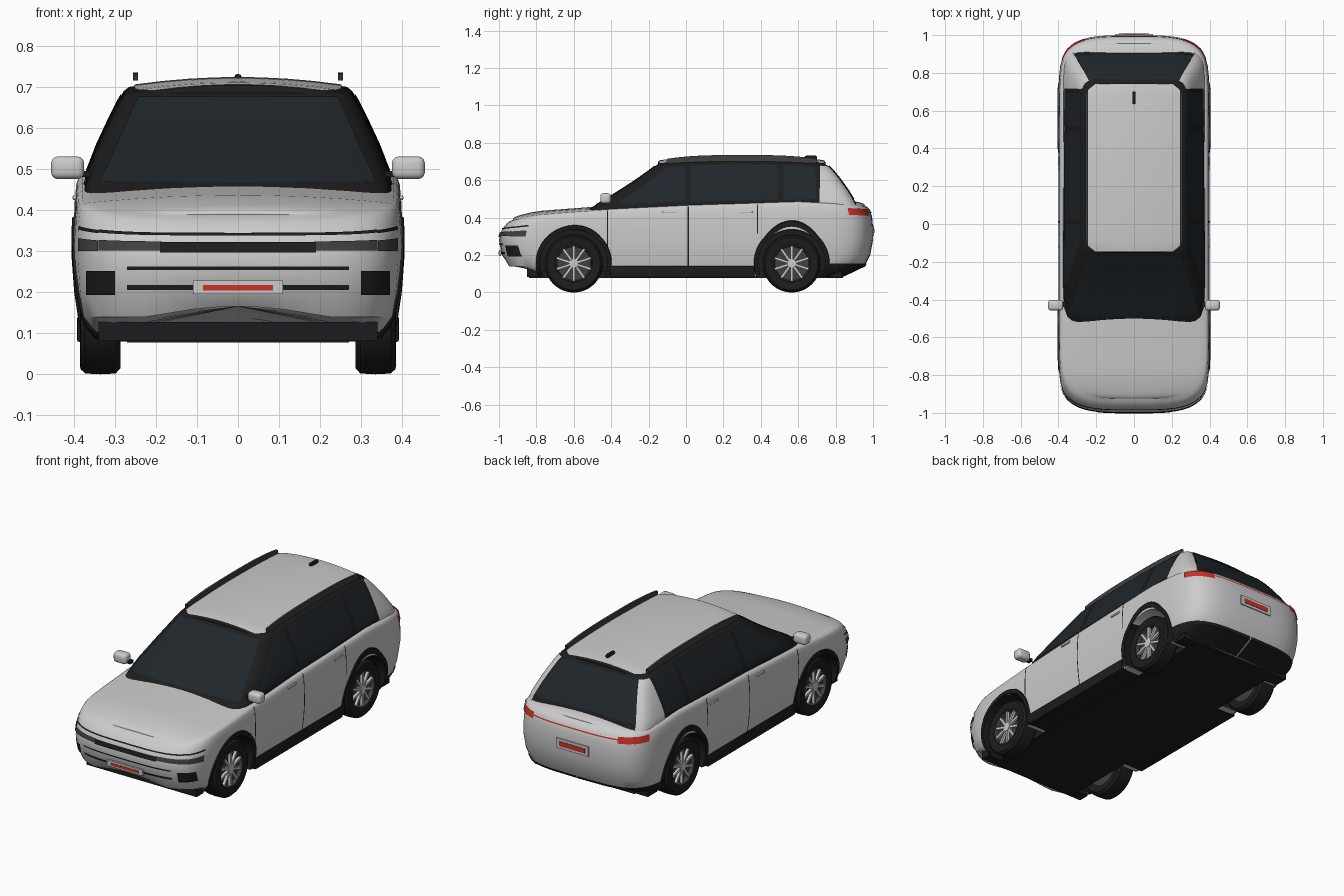
import bpy, bmesh
from math import sin, cos, radians, pi
from mathutils import Matrix, Vector

if "Cube" in bpy.data.objects:
    bpy.data.objects.remove(bpy.data.objects["Cube"])


def material(name, r, g, b):
    m = bpy.data.materials.new(name)
    m.diffuse_color = (r, g, b, 1)
    m.use_nodes = True
    m.node_tree.nodes["Principled BSDF"].inputs["Base Color"].default_value = m.diffuse_color
    return m


BLACK = material("black_trim", .012, .012, .013)
GLASS = material("dark_glass", .014, .019, .024)
DARK = material("dark_grey", .05, .05, .055)
RED = material("red_lens", .6, .03, .02)


def finish(bm, name, mat=None, angle=35):
    bmesh.ops.remove_doubles(bm, verts=bm.verts, dist=.0002)
    bmesh.ops.recalc_face_normals(bm, faces=bm.faces)
    me = bpy.data.meshes.new(name)
    bm.to_mesh(me)
    bm.free()
    ob = bpy.data.objects.new(name, me)
    bpy.context.collection.objects.link(ob)
    if mat:
        me.materials.append(mat)
    smooth(ob, angle)
    return ob


def smooth(ob, angle=35):
    bpy.ops.object.select_all(action='DESELECT')
    bpy.context.view_layer.objects.active = ob
    ob.select_set(True)
    bpy.ops.object.shade_smooth_by_angle(angle=radians(angle))


def make(name, rows, mat=None, mirror=True):
    """Skin a grid of points, optionally mirrored in x."""
    bm = bmesh.new()
    for s in ((1, -1) if mirror else (1,)):
        vs = [[bm.verts.new((s * p[0], p[1], p[2])) for p in r] for r in rows]
        for a, b in zip(vs, vs[1:]):
            for j in range(len(a) - 1):
                bm.faces.new((a[j], a[j + 1], b[j + 1], b[j]))
    return finish(bm, name, mat)


def boxes(name, items, mat=None, mirror=True, bevel=0, seg=2):
    """items: (centre, size, rotation about x)"""
    bm = bmesh.new()
    for s in ((1, -1) if mirror else (1,)):
        for c, d, rot in items:
            m = Matrix.Translation((s * c[0], c[1], c[2])) @ Matrix.Rotation(rot, 4, 'X') @ Matrix.Diagonal((*d, 1))
            bmesh.ops.create_cube(bm, size=1, matrix=m)
    if bevel:
        bmesh.ops.bevel(bm, geom=bm.edges[:], offset=bevel, segments=seg, affect='EDGES', profile=.5)
    return finish(bm, name, mat)


def interp(pts, v):
    v = min(max(v, pts[0][0]), pts[-1][0])
    for p, q in zip(pts, pts[1:]):
        if v <= q[0]:
            t = (v - p[0]) / (q[0] - p[0])
            return [a + (b - a) * t for a, b in zip(p[1:], q[1:])]


def span(a, b, n):
    return [a + (b - a) * i / n for i in range(n + 1)]


class Surface:
    """Stack of rounded plan outlines: levels are (z, front y, back y, half width)."""
    def __init__(self, levels, a, b, zmap, crown):
        self.levels, self.a, self.b, self.zmap, self.crown = levels, a, b, zmap, crown

    def at(self, ny, z, off=0):
        yf, yb, w = interp(self.levels, z)
        ny = min(max(ny, -1), 1)
        t = abs(ny) ** self.b
        y = (yf + yb) / 2 + ny * (yb - yf) / 2
        return Vector((w * max(0, 1 - t) ** (1 / self.a) + off, y + off * t * (1 if ny > 0 else -1), self.zmap(z, y)))

    def side(self, y, z, off=0):
        yf, yb, w = interp(self.levels, z)
        return self.at((2 * y - yf - yb) / (yb - yf), z, off)

    def end(self, x, z, sgn, off=0):
        yf, yb, w = interp(self.levels, z)
        ny = max(0, 1 - min(1, abs(x) / w) ** self.a) ** (1 / self.b)
        y = (yf + yb) / 2 + sgn * ny * (yb - yf) / 2
        return Vector((x, y + sgn * off, self.zmap(z, y) + off * .3))

    def cap(self, ny, f, off=0):
        p = self.at(ny, self.levels[-1][0])
        return Vector((p.x * f, p.y, p.z + off + self.crown * (1 - f * f) * p.x / self.levels[-1][3]))

    def shell(self, name, mat=None, fix=lambda p: p):
        e = [(1 - x ** self.a) ** (1 / self.b) for x in (0, .15, .3, .45, .58, .7, .8, .88, .94)]
        rows = []
        for ny in [-v for v in e] + span(-e[-1], e[-1], 34)[1:-1] + e[::-1]:
            sides = [fix(self.at(ny, l[0])) for l in self.levels]
            base = fix(Vector((0, sides[0].y, self.at(ny, self.levels[0][0]).z)))
            rows.append([base] + sides + [self.cap(ny, f) for f in (.9, .7, .45, .2, 0)])
        return make(name, rows, mat)


def quad(name, fn, c, mat=None, n=14, mirror=True):
    """Patch on a surface; c = four (u, z) corners, or (u0, u1, z0, z1)."""
    if not isinstance(c[0], tuple):
        c = ((c[0], c[2]), (c[1], c[2]), (c[1], c[3]), (c[0], c[3]))
    v = [Vector(p) for p in c]
    return make(name, [[fn(*v[0].lerp(v[1], s).lerp(v[3].lerp(v[2], s), t)) for s in span(0, 1, n)]
                       for t in span(0, 1, n)], mat, mirror)


# Main body and greenhouse surfaces
DECK = [(-1, .37), (-.9, .395), (-.8, .415), (-.4, .445), (0, .465), (.6, .485), (.9, .47), (1, .46)]
body_s = Surface([(.085, -.84, .84, .375), (.14, -.955, .955, .385), (.2, -.985, .985, .394), (.28, -1, 1, .4),
                  (.34, -.99, 1, .4), (.38, -.975, .995, .398), (.41, -.955, .985, .394), (.42, -.942, .97, .389),
                  (.425, -.925, .955, .38)], 3.5, 14,
                 lambda z, y: z if z < .3 else .3 + (z - .3) * (interp(DECK, y)[0] - .3) / .125, .02)
cab_s = Surface([(.44, -.53, .93, .376), (.5, -.445, .9, .366), (.56, -.355, .865, .343), (.62, -.265, .825, .315),
                 (.67, -.195, .785, .29), (.69, -.168, .765, .278), (.7, -.15, .745, .265)], 10, 14,
                lambda z, y: z - .015 * ((y - .3) / .45) ** 2 * (z - .44) / .26, .02)


def scoop(p):
    k = min(1, max(0, (-.6 - p.y) / .15))
    if p.z < .19:
        p.z = max(p.z, .085 + .08 * k * max(0, 1 - (p.x / .375) ** 2))
    return p


body = body_s.shell("body", None, scoop)
cab_s.shell("cabin", BLACK)

# Wheel arch openings
AXLES = (-.6, .565)
bm = bmesh.new()
for y in AXLES:
    for s in (1, -1):
        bmesh.ops.create_cone(bm, cap_ends=True, segments=48, radius1=.182, radius2=.182, depth=.3,
                              matrix=Matrix.Translation((s * .4, y, .155)) @ Matrix.Rotation(pi / 2, 4, 'Y'))
cutter = finish(bm, "arch_cutter")
cutter.hide_render = True
mod = body.modifiers.new("arches", 'BOOLEAN')
mod.object, mod.operation, mod.solver = cutter, 'DIFFERENCE', 'EXACT'
bpy.context.view_layer.objects.active = body
bpy.ops.object.modifier_apply(modifier=mod.name)
bpy.data.objects.remove(cutter)
smooth(body)

# Wheels and black arch trims
for label, cy in zip(("front", "rear"), AXLES):
    def ring(a, x, r):
        return (x, cy + r * cos(a), .155 + r * sin(a))
    full = span(0, 2 * pi, 48)
    make(label + "_tyre", [[ring(a, x, r) for x, r in ((.29, .1), (.286, .14), (.298, .153), (.335, .155), (.372, .153),
         (.384, .142), (.385, .12), (.378, .1), (.36, .098))] for a in full], BLACK)
    make(label + "_rim", [[ring(a, x, r) for x, r in ((.29, .1), (.29, 0))] for a in full], DARK)
    make(label + "_rim_dish", [[ring(a, x, r) for x, r in ((.379, .101), (.382, .096), (.36, .09), (.355, 0))]
                               for a in full], DARK)
    boxes(label + "_spokes", [(ring(pi / 2 - k * pi / 5, .37, .055), (.014, .013, .082), -k * pi / 5)
                              for k in range(10)])
    make(label + "_hub", [[ring(a, x, r) for x, r in ((.355, .026), (.38, .024), (.382, 0))] for a in full])
    rows = []
    for a in span(radians(-22), radians(202), 44):
        row = [(.252, cy, .155), (.252, cy + .18 * cos(a), max(.085, .155 + .18 * sin(a)))]
        for r, off in ((.18, -.008), (.18, .004), (.2, .005), (.204, -.002)):
            row.append(body_s.side(cy + r * cos(a), max(.085, .155 + r * sin(a)), off))
        rows.append(row)
    make(label + "_arch_trim", rows, BLACK)

# Black underside, sills and lower bumpers
boxes("floor", [((0, 0, .095), (.54, 1.68, .035), 0), ((0, -.02, .095), (.74, .76, .03), 0),
                ((0, -.82, .105), (.68, .06, .045), 0), ((0, .795, .095), (.7, .08, .03), 0)], BLACK, False)
boxes("sill", [((.374, -.02, .11), (.036, .77, .062), 0)], BLACK, bevel=.005)
make("rear_lower_bumper", [[body_s.at(ny, z, .004) for z in (.086, .11, .14, .155)]
                           for ny in span(.8, .96, 10) + span(.965, 1, 14)], BLACK)

# Windows
side_glass = lambda y, z: cab_s.side(y, z, .003)
quad("front_door_glass", side_glass, ((-.37, .475), (-.005, .485), (-.005, .683), (-.1, .678)), GLASS)
quad("rear_door_glass", side_glass, ((.025, .485), (.49, .495), (.49, .683), (.025, .683)), GLASS)
quad("quarter_glass", side_glass, ((.52, .495), (.7, .502), (.69, .683), (.52, .683)), GLASS)
quad("windshield", lambda x, z: cab_s.end(x, z, -1, .004), ((0, .47), (.338, .475), (.245, .69), (0, .692)), GLASS)
quad("rear_glass", lambda x, z: cab_s.end(x, z, 1, .004), ((0, .505), (.315, .505), (.235, .69), (0, .692)), GLASS)


def pillar(t, z):
    yf, yb, w = interp(cab_s.levels, z)
    start = (1.43 - yf - yb) / (yb - yf)
    return cab_s.at(start + (.985 - start) * t, z, .005)


quad("rear_pillar", pillar, (0, 1, .45, .692))

# Roof, rails and antenna
make("roof", [[cab_s.cap(ny, f, .004) for f in (.95, .93, .7, .45, .2, 0)] for ny in span(-.99, .99, 30)])
rail = []
for y in span(-.1, .7, 20):
    z = .725 - .02 * abs((y - .3) / .4) ** 3
    rail.append([(.25 + dx, y, z + dz) for dx, dz in ((-.006, -.025), (-.006, .01), (.006, .01), (.006, -.025), (-.006, -.025))])
make("roof_rail", rail, DARK)
boxes("antenna", [((0, .668, .72), (.018, .065, .022), 0)], BLACK, False, .007)

# Mirrors
boxes("mirror", [((.415, -.43, .503), (.08, .056, .055), 0)], None, True, .016, 3)
boxes("mirror_stem", [((.375, -.425, .488), (.035, .03, .015), 0)], BLACK)

# Door seams and handles
door = lambda y, z: body_s.side(y, z, .002)
for i, (y, z) in enumerate(((-.42, .3), (.012, .14), (.382, .31))):
    quad("door_seam_%d" % i, door, (y - .003, y + .003, z if i != 0 else .14, .42), BLACK, 18)
boxes("door_handle", [((.396, y, .43), (.014, .07, .012), 0) for y in (-.09, .32)], None, True, .004)
quad("belt_trim", lambda y, z: cab_s.side(y, z, .004), ((-.4, .462), (.71, .482), (.71, .494), (-.4, .472)), BLACK)

# Front face
front = lambda off: (lambda x, z: body_s.end(x, z, -1, off))


def wrap(name, n0, n1, z0, z1, mat, off=.004):
    quad(name, lambda n, z: body_s.at(n, z, off), (n0, n1, z0, z1), mat, 20)


quad("grille_centre", front(.005), (0, .19, .295, .335), BLACK)
quad("headlight_strip", front(.004), (.185, .34, .3, .338), DARK)
wrap("headlight_corner", -.945, -.86, .3, .338, DARK)
quad("hood_gap", front(.004), (0, .34, .362, .372), BLACK)
wrap("hood_gap_corner", -.945, -.86, .362, .372, BLACK)
quad("fog_lamp", front(.005), (.3, .37, .192, .25), BLACK)
quad("upper_slot", front(.003), (0, .27, .253, .261), BLACK)
quad("lower_slot", front(.003), (0, .27, .204, .216), BLACK)
boxes("front_plate", [((0, -.994, .212), (.22, .012, .032), 0)], None, False)
boxes("front_plate_band", [((0, -1, .211), (.17, .004, .014), 0)], RED, False)

# Rear face
rear = lambda x, z: body_s.end(x, z, 1, .003)
quad("light_bar", rear, (0, .3, .396, .401), RED)
quad("tail_lamp", rear, (.26, .345, .384, .41), RED)
wrap("tail_lamp_corner", .875, .945, .384, .41, RED)
boxes("rear_plate", [((0, 1, .33), (.2, .012, .055), 0)], None, False)
boxes("rear_plate_band", [((0, 1.005, .33), (.16, .006, .026), 0)], RED, False)
